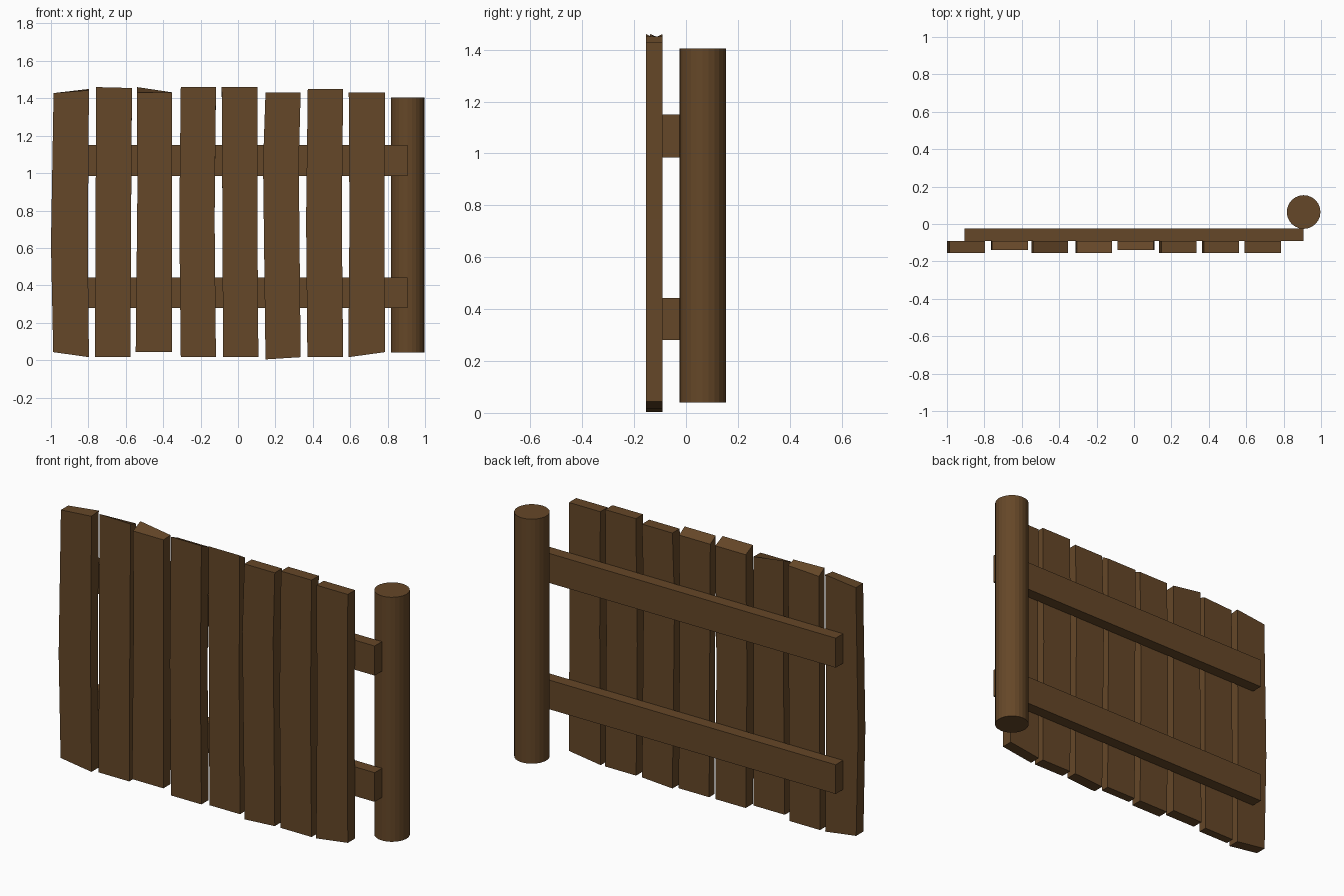
import bpy, bmesh

if "Cube" in bpy.data.objects:
    bpy.data.objects.remove(bpy.data.objects["Cube"])

wood = bpy.data.materials.new("wood")
wood.diffuse_color = (0.13, 0.063, 0.021, 1)
wood.use_nodes = True
wood.node_tree.nodes["Principled BSDF"].inputs["Base Color"].default_value = wood.diffuse_color


def finish(name, bm):
    bmesh.ops.recalc_face_normals(bm, faces=bm.faces[:])
    mesh = bpy.data.meshes.new(name)
    bm.to_mesh(mesh)
    bm.free()
    mesh.materials.append(wood)
    obj = bpy.data.objects.new(name, mesh)
    bpy.context.collection.objects.link(obj)
    return obj


BACK = -0.09


def plank(name, bot, mid, top, zb, zmid, zf, zk, front):
    """Loft a hand-cut board through bottom, middle and top sections."""
    bm = bmesh.new()
    rings = []
    for (l, r), f, k in ((bot, zb, zb), (mid, (zmid, zmid), (zmid, zmid)), (top, zf, zk)):
        pts = [(l, front, f[0]), (r, front, f[1]), (r, BACK, k[1]), (l, BACK, k[0])]
        rings.append([bm.verts.new(p) for p in pts])
    for a, b in zip(rings, rings[1:]):
        for i in range(4):
            j = (i + 1) % 4
            bm.faces.new((a[i], a[j], b[j], b[i]))
    bm.faces.new(rings[0][::-1])
    bm.faces.new(rings[-1])
    finish(name, bm)


# Planks: x spans at bottom, middle, top; bottom z; middle z; front top z; back top z; front y
planks = [
    ((-.988, -.797), (-1.0, -.803), (-.986, -.797), (.043, .016), .62, (1.428, 1.443), (1.428, 1.45), -.154),
    ((-.765, -.575), (-.762, -.572), (-.758, -.567), (.016, .016), .7, (1.46, 1.455), (1.43, 1.44), -.138),
    ((-.547, -.353), (-.538, -.353), (-.54, -.353), (.043, .043), .9, (1.43, 1.43), (1.46, 1.432), -.154),
    ((-.306, -.118), (-.314, -.125), (-.306, -.118), (.016, .016), .75, (1.46, 1.46), (1.43, 1.43), -.154),
    ((-.08, .109), (-.083, .104), (-.087, .105), (.016, .016), .7, (1.46, 1.46), (1.43, 1.43), -.138),
    ((.147, .335), (.134, .325), (.147, .335), (.004, .016), 1.05, (1.43, 1.43), (1.43, 1.43), -.154),
    ((.371, .562), (.364, .555), (.373, .562), (.016, .016), .75, (1.45, 1.45), (1.45, 1.45), -.154),
    ((.59, .786), (.596, .783), (.592, .786), (.016, .043), .75, (1.43, 1.43), (1.43, 1.43), -.154),
]
for n, p in enumerate(planks, 1):
    plank(f"plank_{n}", *p)

# Two horizontal rails behind the planks
for name, z0, z1 in (("lower_rail", .28, .443), ("upper_rail", .985, 1.15)):
    bm = bmesh.new()
    bmesh.ops.create_cube(bm, size=1)
    bmesh.ops.scale(bm, vec=(1.814, .065, z1 - z0), verts=bm.verts)
    bmesh.ops.translate(bm, vec=(0, -.0575, (z0 + z1) / 2), verts=bm.verts)
    finish(name, bm)

# Round hinge post
bm = bmesh.new()
bmesh.ops.create_cone(bm, cap_ends=True, segments=24, radius1=.09, radius2=.09, depth=1.365)
bmesh.ops.translate(bm, vec=(.907, .064, .7225), verts=bm.verts)
post = finish("hinge_post", bm)
